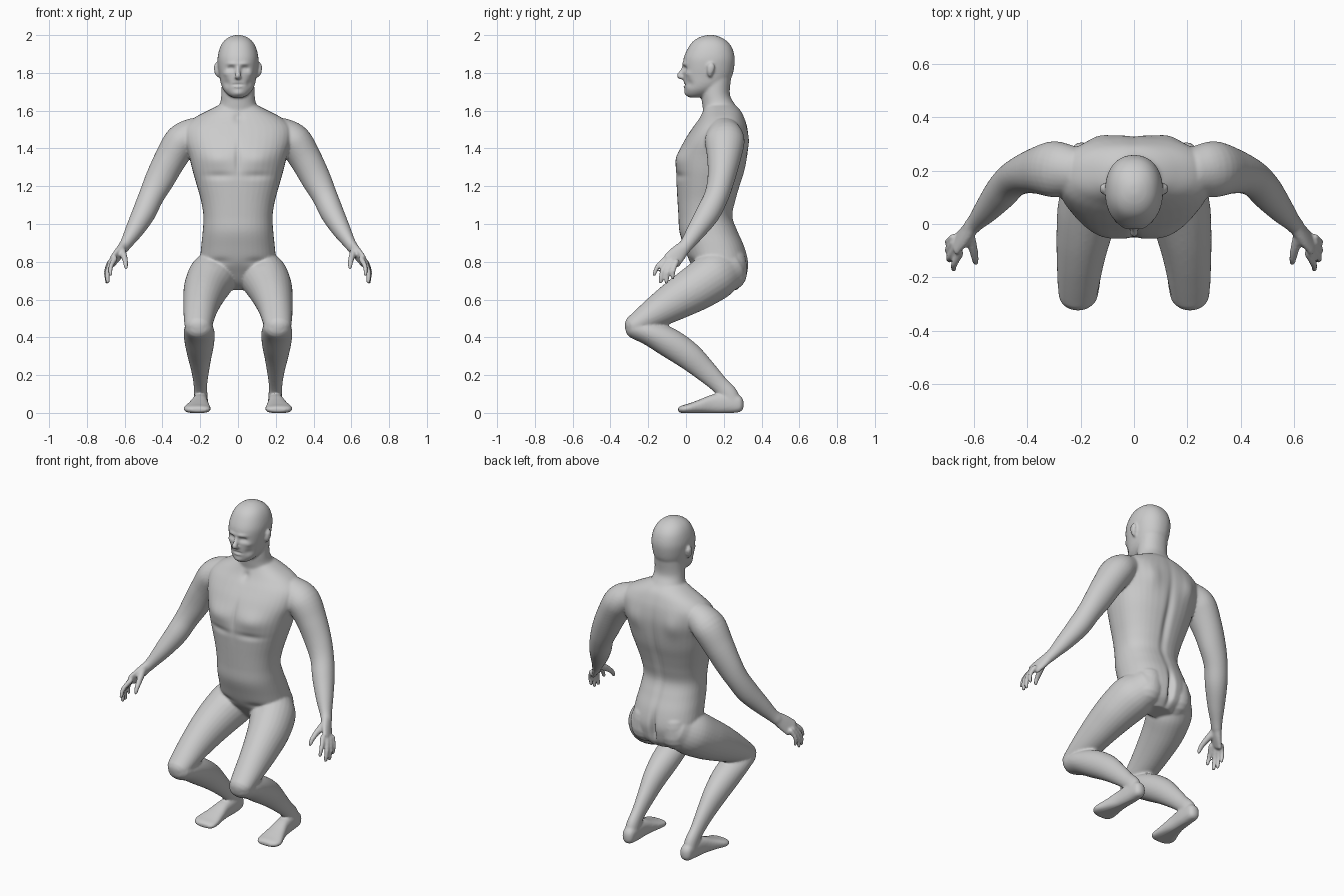
import bpy, bmesh, math
from mathutils import Vector

X, Y, Z = Vector((1, 0, 0)), Vector((0, 1, 0)), Vector((0, 0, 1))
bm = bmesh.new()


def smooth_keys(keys, steps=5):
    """Catmull-Rom resampling of key sections."""
    k = [keys[0]] + list(keys) + [keys[-1]]
    out = []
    for i in range(1, len(k) - 2):
        for s in range(steps):
            t = s / steps
            out.append([0.5 * (2 * b + (c - a) * t + (2 * a - 5 * b + 4 * c - d) * t * t
                               + (3 * b - a - 3 * c + d) * t ** 3)
                        for a, b, c, d in zip(*k[i - 1:i + 3])])
    return out + [list(keys[-1])]


def loft(keys, ref=X, axis=None, power=2.0, n=28):
    """Closed skin over sections (x, y, z, radius along ref, other radius)."""
    rows = smooth_keys(keys)
    pts = [Vector(r[:3]) for r in rows]
    secs = []
    for i, r in enumerate(rows):
        t = axis or (pts[min(i + 1, len(pts) - 1)] - pts[max(i - 1, 0)]).normalized()
        secs.append((pts[i], t, r[3], r[4]))
    if axis is None:  # rounded ends
        for end, sign in ((0, -1), (-1, 1)):
            p, t, a, b = secs[end]
            caps = [(p + t * sign * min(a, b) * math.sin(q), t, a * math.cos(q), b * math.cos(q))
                    for q in (0.4, 0.8, 1.2, 1.45)]
            secs = secs + caps if sign > 0 else caps[::-1] + secs
    rings = []
    for p, t, a, b in secs:
        u = (ref - t * ref.dot(t)).normalized()
        v = t.cross(u)
        ring = []
        for j in range(n):
            c, s = math.cos(math.tau * j / n), math.sin(math.tau * j / n)
            ring.append(bm.verts.new(p + u * a * math.copysign(abs(c) ** (2 / power), c)
                                     + v * b * math.copysign(abs(s) ** (2 / power), s)))
        rings.append(ring)
    faces = [bm.faces.new((r0[j], r0[(j + 1) % n], r1[(j + 1) % n], r1[j]))
             for r0, r1 in zip(rings, rings[1:]) for j in range(n)]
    faces += [bm.faces.new(rings[0]), bm.faces.new(rings[-1])]
    bmesh.ops.recalc_face_normals(bm, faces=faces)


def slices(rows, power):
    """Horizontal sections (z, front y, back y, half width)."""
    loft([(0, (f + b) / 2, z, w, (b - f) / 2) for z, f, b, w in rows], X, Z, power, 40)


def pair(keys, **kw):
    """Left and right copies."""
    for s in (1, -1):
        loft([(s * k[0], *k[1:]) for k in keys], **kw)


# torso
slices([(.65, .15, .27, .07), (.69, .10, .31, .14), (.74, .06, .325, .18), (.80, .02, .33, .20),
        (.88, -.01, .31, .195), (.96, -.035, .275, .187), (1.04, -.04, .247, .183),
        (1.12, -.045, .262, .195), (1.20, -.05, .285, .217), (1.28, -.054, .31, .24),
        (1.36, -.045, .325, .26), (1.44, -.01, .332, .285), (1.51, .035, .325, .285),
        (1.56, .07, .31, .235), (1.60, .09, .29, .16), (1.63, .1, .26, .10)], 2.3)
# neck
slices([(1.54, .09, .30, .13), (1.60, .09, .285, .115), (1.64, .085, .255, .095),
        (1.69, .08, .232, .088), (1.78, .08, .24, .085)], 2.1)
# head
slices([(1.67, .015, .08, .03), (1.685, 0, .13, .055), (1.71, -.006, .17, .077), (1.74, -.010, .215, .09),
        (1.78, -.014, .243, .098), (1.83, -.016, .255, .106), (1.88, -.012, .258, .108),
        (1.93, .010, .245, .097), (1.965, .035, .22, .078), (1.988, .07, .185, .05), (2.0, .11, .15, .018)], 2.2)
# nose
loft([(0, -.008, 1.835, .010, .012), (0, -.020, 1.805, .012, .015), (0, -.032, 1.785, .016, .017),
      (0, -.024, 1.777, .018, .012)])
# ears
pair([(.108, .128, 1.785, .008, .010), (.114, .128, 1.805, .011, .018), (.117, .133, 1.832, .011, .020),
      (.114, .133, 1.845, .009, .014)])
# arms
pair([(.24, .20, 1.475, .085, .095), (.30, .205, 1.435, .092, .105), (.36, .20, 1.34, .085, .088),
      (.415, .185, 1.235, .078, .072), (.46, .160, 1.145, .067, .065), (.50, .115, 1.055, .062, .064),
      (.55, .055, .965, .048, .051), (.59, .010, .90, .033, .038), (.61, -.012, .872, .029, .036)])
# palms
pair([(.605, -.008, .88, .027, .035), (.635, -.045, .84, .023, .046), (.663, -.075, .805, .017, .050)])
# fingers
for base, mid, tip, r in (((.652, -.110, .815), (.673, -.150, .775), (.675, -.168, .735), .013),
                          ((.668, -.092, .805), (.690, -.125, .750), (.690, -.134, .695), .0135),
                          ((.676, -.072, .800), (.696, -.097, .745), (.693, -.103, .693), .013),
                          ((.678, -.050, .800), (.697, -.066, .755), (.693, -.070, .715), .012)):
    pair([(*base, r * 1.15, r * 1.15), (*mid, r, r), (*tip, r * .85, r * .85)], n=14)
# thumbs
pair([(.615, -.045, .86, .020, .024), (.602, -.095, .825, .017, .018), (.595, -.130, .795, .014, .014),
      (.593, -.145, .770, .011, .011)], n=14)
# thighs
pair([(.105, .215, .765, .10, .115), (.135, .15, .725, .125, .13), (.168, .06, .665, .118, .122),
      (.188, -.04, .605, .103, .108), (.20, -.13, .55, .090, .091), (.207, -.21, .50, .080, .073),
      (.211, -.265, .465, .072, .060)])
# buttocks
pair([(.095, .225, .80, .085, .095), (.10, .225, .735, .09, .098)])
# lower legs
pair([(.208, -.262, .448, .074, .060), (.206, -.19, .423, .082, .068), (.204, -.09, .372, .078, .078),
      (.203, .01, .305, .064, .074), (.20, .10, .225, .047, .060), (.199, .175, .152, .036, .048),
      (.198, .225, .10, .036, .048), (.198, .245, .06, .036, .045)])
# feet
pair([(.196, .305, .045, .012, .018), (.196, .285, .048, .034, .043), (.197, .22, .052, .039, .054),
      (.202, .14, .047, .043, .050), (.209, .07, .034, .058, .036), (.216, .01, .023, .072, .025),
      (.213, -.025, .019, .064, .019), (.208, -.042, .017, .040, .010)], axis=Y, power=2.5)

# fuse the parts into one skin
mesh = bpy.data.meshes.new("body")
bm.to_mesh(mesh)
bm.free()
raw = bpy.data.objects.new("body_parts", mesh)
bpy.context.collection.objects.link(raw)
mod = raw.modifiers.new("fuse", 'REMESH')
mod.mode, mod.voxel_size = 'VOXEL', 0.0065
mod = raw.modifiers.new("soften", 'SMOOTH')
mod.factor, mod.iterations = 0.5, 7
skin = bpy.data.meshes.new_from_object(raw.evaluated_get(bpy.context.evaluated_depsgraph_get()))
bpy.data.objects.remove(raw)

# sculpt strokes, mirrored: centre, radii, push
strokes = [
    ((.036, -.008, 1.823), (.021, .03, .013), (0, .016, 0)),       # eye sockets
    ((.036, .000, 1.822), (.010, .02, .007), (0, -.006, 0)),       # eyeballs
    ((.032, -.012, 1.848), (.030, .03, .010), (0, -.007, 0)),      # brow
    ((.065, .01, 1.795), (.018, .03, .015), (.003, -.004, 0)),     # cheekbones
    ((.060, .02, 1.745), (.020, .03, .020), (-.004, .005, 0)),     # cheek hollows
    ((0, -.012, 1.737), (.028, .03, .005), (0, .008, 0)),          # mouth
    ((0, -.012, 1.727), (.020, .03, .006), (0, -.005, 0)),         # lower lip
    ((0, -.005, 1.692), (.025, .03, .015), (0, -.006, 0)),         # chin
    ((.11, -.02, 1.345), (.080, .08, .050), (0, -.014, 0)),        # chest muscles
    ((0, -.05, 1.35), (.016, .06, .090), (0, .010, 0)),            # breastbone
    ((.10, -.04, 1.255), (.080, .08, .020), (0, .008, 0)),         # under chest
    ((0, .08, 1.56), (.022, .06, .025), (0, .012, 0)),             # throat notch
    ((0, .30, 1.20), (.022, .09, .250), (0, -.014, 0)),            # spine
    ((.13, .31, 1.43), (.050, .06, .070), (0, .012, 0)),           # shoulder blades
    ((0, .33, .76), (.016, .08, .090), (0, -.030, 0)),             # cleft
    ((.10, .02, .80), (.050, .05, .020), (0, .008, 0)),            # groin folds
]
for v in skin.vertices:
    side = -1 if v.co.x < 0 else 1
    p = Vector((abs(v.co.x), v.co.y, v.co.z))
    move = Vector()
    for c, r, push in strokes:
        d = sum(((p[i] - c[i]) / r[i]) ** 2 for i in range(3))
        if d < 7:
            move += Vector(push) * math.exp(-d)
    v.co += Vector((move.x * side, move.y, move.z))
    v.co.z = max(v.co.z, 0.0)
skin.polygons.foreach_set("use_smooth", [True] * len(skin.polygons))
body = bpy.data.objects.new("human_body", skin)
bpy.context.collection.objects.link(body)
